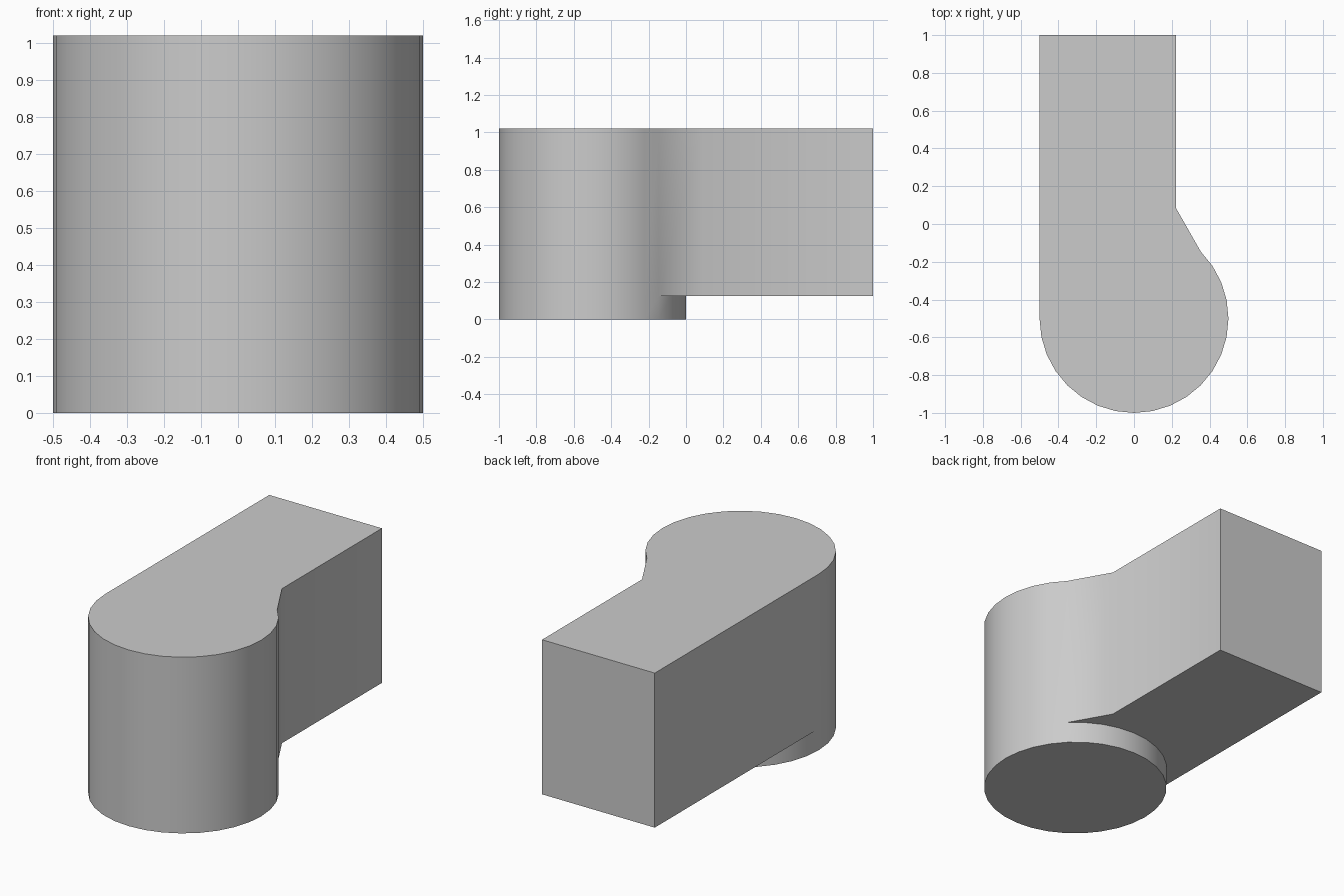
import bpy, bmesh
from math import sin, cos, pi, radians

cube = bpy.data.objects.get("Cube")
if cube:
    bpy.data.objects.remove(cube, do_unlink=True)

RADIUS, SEGMENTS = 0.5, 32
UNDERSIDE, TOP = 0.125, 1.02

# Plain grey material
grey = bpy.data.materials.new("grey")
grey.use_nodes = True
colour = (0.6, 0.6, 0.6, 1)
grey.diffuse_color = colour
grey.node_tree.nodes["Principled BSDF"].inputs["Base Color"].default_value = colour

# Round post outline, and the arm corners that leave it
circle = [(RADIUS * cos(2 * pi * i / SEGMENTS), -0.5 + RADIUS * sin(2 * pi * i / SEGMENTS))
          for i in range(SEGMENTS)]
arm = [(0.222, 0.085), (0.222, 1), (-RADIUS, 1)]
start, end = SEGMENTS // 8, SEGMENTS // 2

bm = bmesh.new()


def ring(points, z):
    return [bm.verts.new((x, y, z)) for x, y in points]


def walls(lower, upper):
    for i in range(len(lower)):
        j = (i + 1) % len(lower)
        bm.faces.new((lower[i], lower[j], upper[j], upper[i]))


# Foot of the post
foot = ring(circle, 0)
seam = ring(circle, UNDERSIDE)
bm.faces.new(foot[::-1])
walls(foot, seam)

# Post and arm share one continuous upper body
arm_low = ring(arm, UNDERSIDE)
body_low = seam[end:] + seam[:start + 1] + arm_low
body_top = ring([v.co.xy for v in body_low], TOP)
walls(body_low, body_top)
bm.faces.new(body_top)

# Underside of the overhanging arm
bm.faces.new(seam[start:end + 1] + arm_low[::-1])
bmesh.ops.recalc_face_normals(bm, faces=bm.faces[:])

mesh = bpy.data.meshes.new("post_with_arm")
bm.to_mesh(mesh)
bm.free()
mesh.materials.append(grey)
body = bpy.data.objects.new("post_with_arm", mesh)
bpy.context.collection.objects.link(body)
bpy.ops.object.select_all(action="DESELECT")
body.select_set(True)
bpy.context.view_layer.objects.active = body
bpy.ops.object.shade_smooth_by_angle(angle=radians(35))
